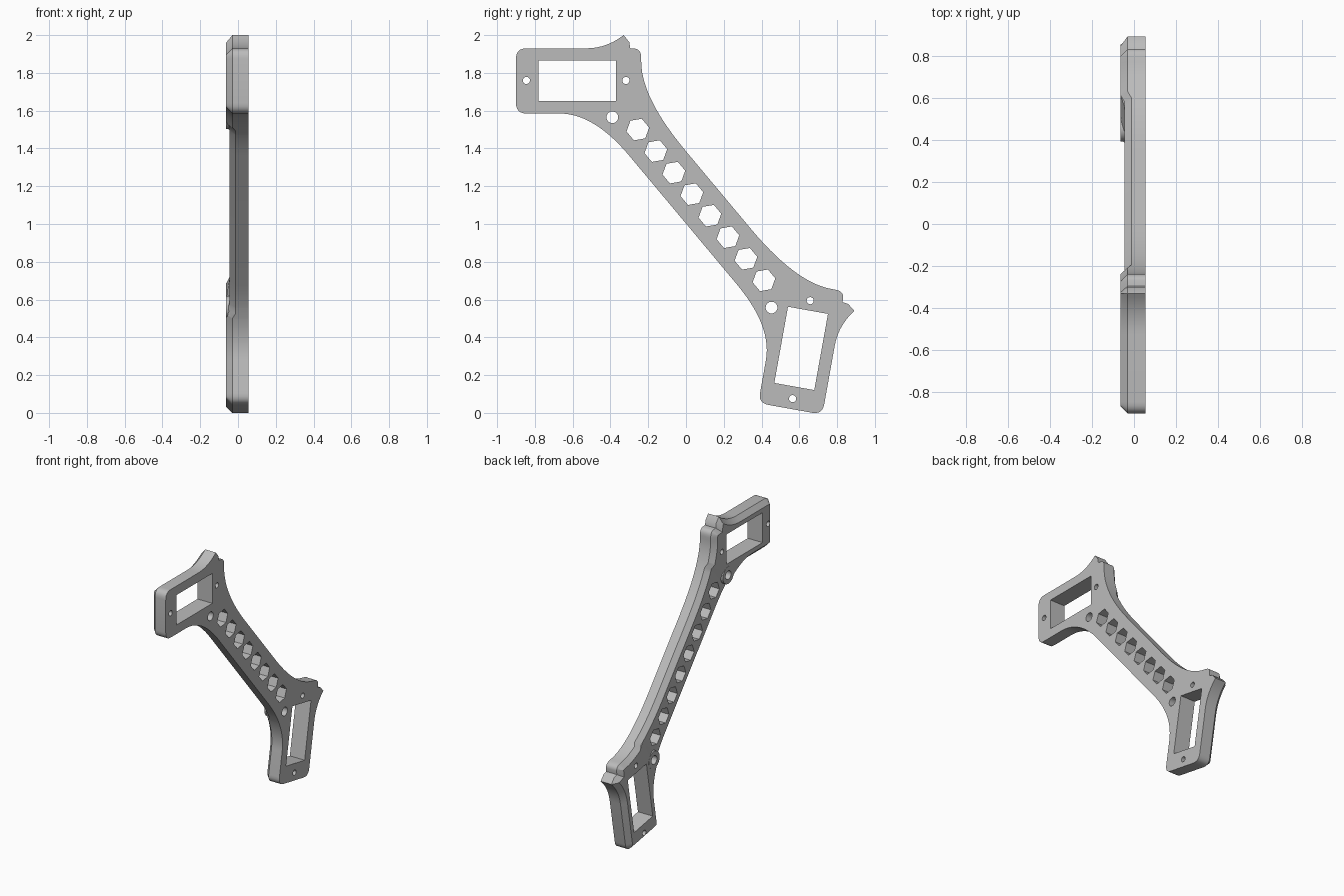
import bpy, bmesh, math
from mathutils import Vector as V

if "Cube" in bpy.data.objects:
    bpy.data.objects.remove(bpy.data.objects["Cube"])

FRONT, SHOULDER, BACK, INSET = 0.055, -0.03, -0.063, 0.033
AXIS, MID = V((0.6416, -0.7670)), V((0.03, 1.06))   # arm direction and midpoint (y, z)

grey = bpy.data.materials.new("grey plastic")
grey.diffuse_color = (0.5, 0.5, 0.5, 1)
grey.use_nodes = True
grey.node_tree.nodes["Principled BSDF"].inputs["Base Color"].default_value = grey.diffuse_color


def along(p):
    return (p - MID).dot(AXIS)


def mirrored(p):
    return p - 2 * along(p) * AXIS


def curve(a, c, b, n=14):
    """Quadratic curve from a to b with control point c."""
    a, b, c = V(a), V(b), V(c)
    return [a * (1 - t) ** 2 + c * 2 * t * (1 - t) + b * t * t
            for t in (i / n for i in range(n + 1))]


def disc(p, r, n=32, turn=0.0):
    return [p + r * V((math.cos(turn + 2 * math.pi * i / n),
                       math.sin(turn + 2 * math.pi * i / n))) for i in range(n)]


def loft(bm, rings):
    """Closed solid through a list of (x, outline) rings."""
    loops = [[bm.verts.new((x, p.x, p.y)) for p in pts] for x, pts in rings]
    n = len(loops[0])
    for a, b in zip(loops, loops[1:]):
        for i in range(n):
            j = (i + 1) % n
            bm.faces.new((a[i], a[j], b[j], b[i]))
    bm.faces.new(loops[0])
    bm.faces.new(loops[-1])


def finish(name, bm):
    bmesh.ops.recalc_face_normals(bm, faces=bm.faces)
    me = bpy.data.meshes.new(name)
    bm.to_mesh(me)
    bm.free()
    ob = bpy.data.objects.new(name, me)
    bpy.context.collection.objects.link(ob)
    me.materials.append(grey)
    return ob


# Half outline: underside fillet, rounded box, swept tip, notch, upper fillet
half = curve((-0.30, 1.361), (-0.487, 1.585), (-0.67, 1.585))
half += curve((-0.845, 1.585), (-0.9, 1.585), (-0.9, 1.64), 6)
half += curve((-0.9, 1.875), (-0.9, 1.93), (-0.845, 1.93), 6)
half += curve((-0.53, 1.93), (-0.42, 1.93), (-0.33, 2.0), 10)
half += [V((-0.30, 1.962)), V((-0.295, 1.93))]
half += curve((-0.268, 1.928), (-0.237, 1.923), (-0.237, 1.88), 5)
half += curve((-0.237, 1.86), (-0.237, 1.668), (0.0, 1.385))
outline = half + [mirrored(p) for p in reversed(half)]

# Inner outline for the chamfered back edge
inner = []
for i, p in enumerate(outline):
    d1 = (p - outline[i - 1]).normalized()
    d2 = (outline[(i + 1) % len(outline)] - p).normalized()
    n1, n2 = V((d1.y, -d1.x)), V((d2.y, -d2.x))
    inner.append(p + INSET * (n1 + n2) / (1 + n1.dot(n2)))

# Bracket body, with the arm thinner than the two heads
bm = bmesh.new()
loft(bm, [(FRONT, outline), (SHOULDER, outline), (BACK, inner)])
for s in (-0.66, -0.60, 0.60, 0.66):
    q = MID + s * AXIS
    bmesh.ops.bisect_plane(bm, geom=bm.verts[:] + bm.edges[:] + bm.faces[:],
                           plane_co=(0, q.x, q.y), plane_no=(0, AXIS.x, AXIS.y))
for v in bm.verts:
    if v.co.x < 0 and abs(along(V(v.co.yz))) < 0.63:
        v.co.x += 0.018
bracket = finish("bracket", bm)

# Raised rings around the cable holes
bm = bmesh.new()
cable = V((-0.39, 1.565))
for p in (cable, mirrored(cable)):
    loft(bm, [(0.0, disc(p, 0.062)), (BACK - 0.001, disc(p, 0.062))])
bosses = finish("ring_bosses", bm)

# Cutters: windows, screw holes, cable holes and the hexagon row
window = [V((-0.78, 1.65)), V((-0.37, 1.65)), V((-0.37, 1.865)), V((-0.78, 1.865))]
cuts = [window, disc(V((-0.845, 1.76)), 0.019, 20),
        disc(V((-0.318, 1.76)), 0.019, 20), disc(cable, 0.031)]
cuts += [[mirrored(p) for p in c] for c in cuts]
first = V((-0.255, 1.50))
for i in range(8):
    cuts.append(disc(first.lerp(mirrored(first), i / 7), 0.061, 6,
                     math.atan2(AXIS.y, AXIS.x)))
bm = bmesh.new()
for c in cuts:
    loft(bm, [(0.2, c), (-0.2, c)])
cutter = finish("hole_cutter", bm)

bpy.context.view_layer.objects.active = bracket
bracket.select_set(True)
for tool, op in ((bosses, 'UNION'), (cutter, 'DIFFERENCE')):
    mod = bracket.modifiers.new(op, 'BOOLEAN')
    mod.operation, mod.object, mod.solver = op, tool, 'EXACT'
    bpy.ops.object.modifier_apply(modifier=mod.name)
    bpy.data.objects.remove(tool)
bpy.ops.object.shade_smooth_by_angle(angle=math.radians(30))
